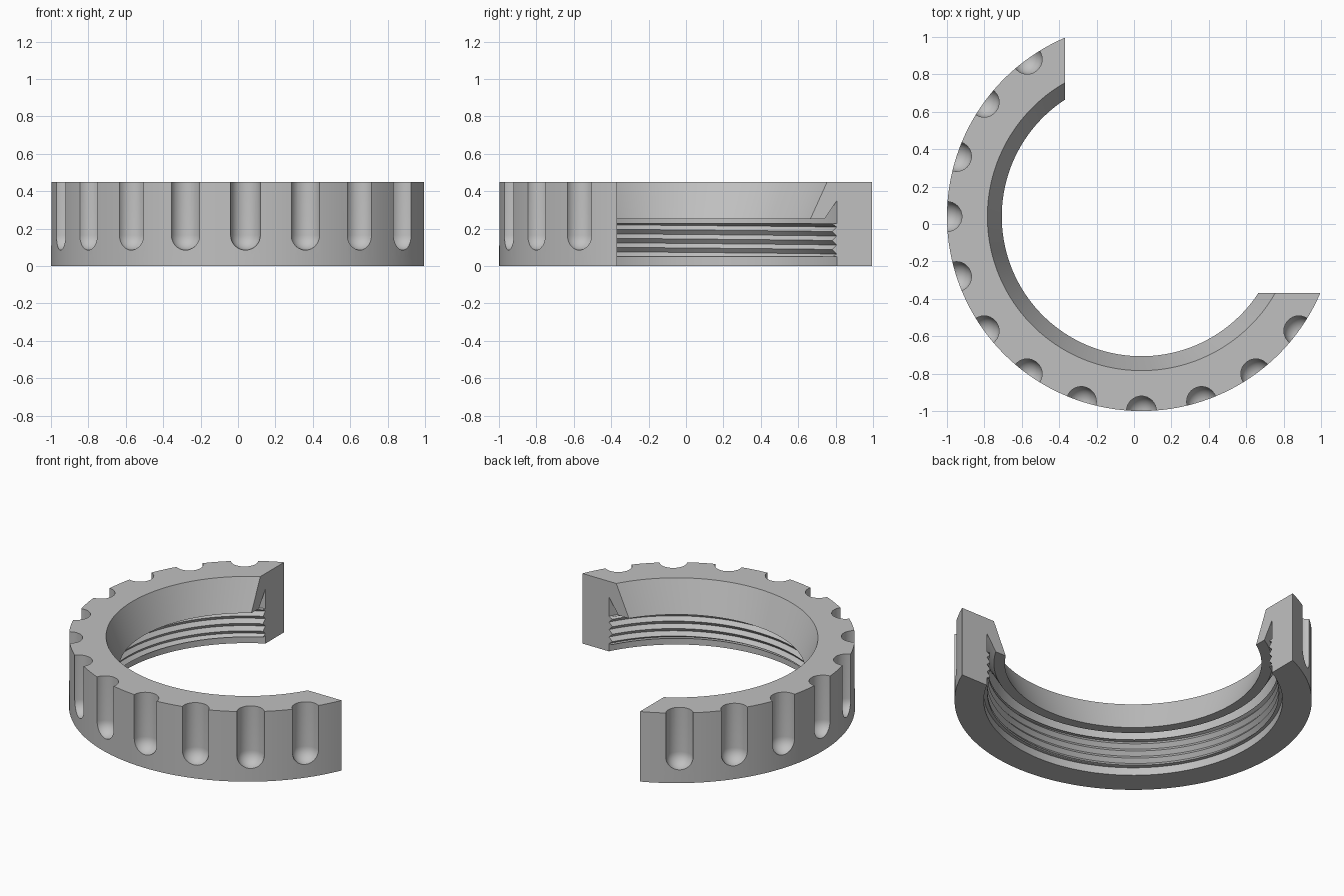
import bpy, bmesh, math

cube = bpy.data.objects.get("Cube")
if cube:
    bpy.data.objects.remove(cube)

CENTRE = 0.04      # ring axis, in both x and y
CUT = 0.41         # distance of both cut planes from the axis
R_OUT, HEIGHT = 1.04, 0.45
R_WALL, R_CREST = 0.87, 0.848
STEPS = 96

grey = bpy.data.materials.new("plain grey")
grey.use_nodes = True
colour = (0.53, 0.53, 0.53, 1)
grey.diffuse_color = colour
grey.node_tree.nodes["Principled BSDF"].inputs["Base Color"].default_value = colour


def make_object(name, bm):
    bmesh.ops.recalc_face_normals(bm, faces=bm.faces)
    mesh = bpy.data.meshes.new(name)
    bm.to_mesh(mesh)
    bm.free()
    mesh.materials.append(grey)
    obj = bpy.data.objects.new(name, mesh)
    bpy.context.collection.objects.link(obj)
    return obj


def smooth(obj):
    bpy.ops.object.select_all(action='DESELECT')
    obj.select_set(True)
    bpy.context.view_layer.objects.active = obj
    bpy.ops.object.shade_smooth_by_angle(angle=math.radians(28))


def sweep(name, profile, rise=0.0, low=0.0, high=HEIGHT):
    """Sweep a closed (radius, z) profile between the two flat cut planes."""
    bm = bmesh.new()
    rings = []
    for i in range(STEPS + 1):
        t = i / STEPS
        ring = []
        for r, z in profile:
            start = math.acos(-CUT / r)
            end = 2 * math.pi - math.asin(CUT / r)
            a = start + (end - start) * t
            lift = rise * (a - start) / (2 * math.pi)
            ring.append(bm.verts.new((CENTRE + r * math.cos(a),
                                      CENTRE + r * math.sin(a),
                                      min(high, max(low, z + lift)))))
        rings.append(ring)
    n = len(profile)
    for a, b in zip(rings, rings[1:]):
        for j in range(n):
            k = (j + 1) % n
            bm.faces.new((a[j], a[k], b[k], b[j]))
    bm.faces.new(rings[0])
    bm.faces.new(rings[-1])
    return make_object(name, bm)


# Ring body with sloped mouth and undercut lip
body = sweep("ring_body", [
    (R_OUT, 0), (R_OUT, HEIGHT), (0.824, HEIGHT), (0.747, 0.25),
    (0.811, 0.25), (R_WALL, 0.35), (R_WALL, 0)])

# Round-bottomed grip flutes cut into the outside
bm = bmesh.new()
RADIUS, BALL_Z, SIDES = 0.08, 0.165, 32
for n in range(12):
    a = math.radians(126 + 18 * n)
    x, y = CENTRE + R_OUT * math.cos(a), CENTRE + R_OUT * math.sin(a)
    tip = bm.verts.new((x, y, BALL_Z - RADIUS))
    levels = [(RADIUS * math.sin(q * math.pi / 16), BALL_Z - RADIUS * math.cos(q * math.pi / 16))
              for q in range(1, 9)] + [(RADIUS, HEIGHT + 0.1)]
    rings = [[bm.verts.new((x + r * math.cos(2 * math.pi * s / SIDES),
                            y + r * math.sin(2 * math.pi * s / SIDES), z))
              for s in range(SIDES)] for r, z in levels]
    for s in range(SIDES):
        t = (s + 1) % SIDES
        bm.faces.new((tip, rings[0][t], rings[0][s]))
        for lo, hi in zip(rings, rings[1:]):
            bm.faces.new((lo[s], lo[t], hi[t], hi[s]))
    bm.faces.new(rings[-1])
cutter = make_object("flute_cutter", bm)
cutter.hide_render = True

mod = body.modifiers.new("flutes", 'BOOLEAN')
mod.operation = 'DIFFERENCE'
mod.solver = 'EXACT'
mod.object = cutter
bpy.context.view_layer.objects.active = body
bpy.ops.object.modifier_apply(modifier=mod.name)
bpy.data.objects.remove(cutter)
smooth(body)

# Internal screw thread, rising slowly around the wall
PITCH, LOW, HIGH = 0.048, 0.05, 0.226
teeth = [(R_WALL, LOW - PITCH)]
for k in range(-1, 5):
    z = 0.04 + k * PITCH
    teeth += [(R_CREST, z), (R_WALL - 0.001, z + PITCH / 2)]
teeth.append((R_WALL, HIGH + PITCH))
thread = sweep("inner_thread", teeth, PITCH, LOW, HIGH)
smooth(thread)
